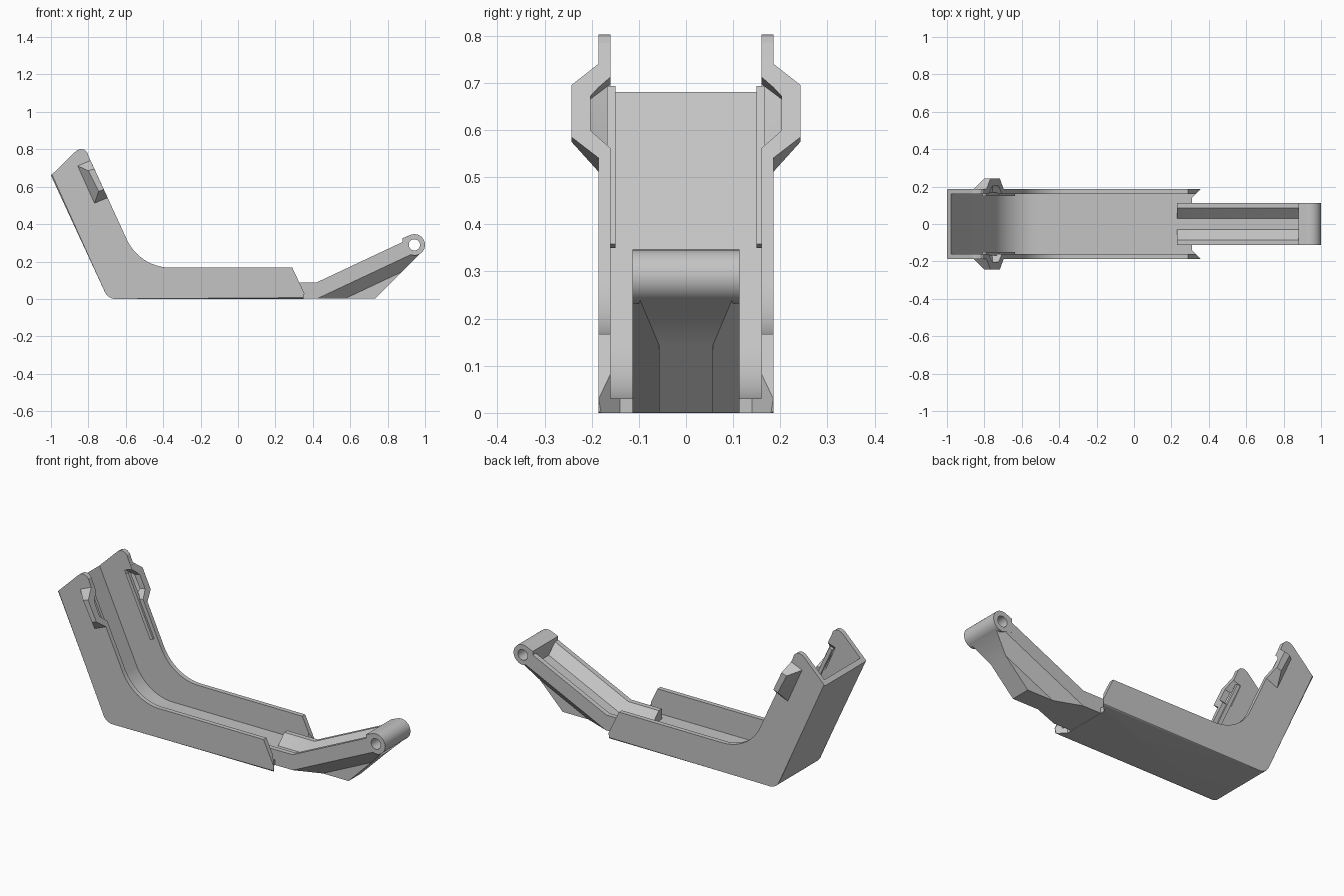
import bpy, bmesh, math
from mathutils import Vector

cube = bpy.data.objects.get("Cube")
if cube:
    bpy.data.objects.remove(cube)

grey = bpy.data.materials.new("plain_grey")
grey.use_nodes = True
colour = (0.55, 0.55, 0.55, 1)
grey.diffuse_color = colour
grey.node_tree.nodes["Principled BSDF"].inputs["Base Color"].default_value = colour


def finish(name, bm):
    bmesh.ops.recalc_face_normals(bm, faces=bm.faces)
    mesh = bpy.data.meshes.new(name)
    bm.to_mesh(mesh)
    bm.free()
    mesh.materials.append(grey)
    obj = bpy.data.objects.new(name, mesh)
    bpy.context.collection.objects.link(obj)
    return obj


def loft(rings):
    """Skin equal-length rings of points and cap both ends."""
    bm = bmesh.new()
    rows = [[bm.verts.new(p) for p in ring] for ring in rings]
    n = len(rows[0])
    for a, b in zip(rows, rows[1:]):
        for i in range(n):
            j = (i + 1) % n
            bm.faces.new((a[i], a[j], b[j], b[i]))
    bm.faces.new(rows[0])
    bm.faces.new(rows[-1])
    return bm


def prism(pts, half):
    return loft([[(x, y, z) for x, z in pts] for y in (-half, half)])


def hull(low, high, y_low, y_high):
    bm = bmesh.new()
    for quad, y in ((low, y_low), (high, y_high)):
        for x, z in quad:
            bm.verts.new((x, y, z))
    bmesh.ops.convex_hull(bm, input=bm.verts)
    return bm


def fillet(start, corner, end, t, steps=14):
    """Arc that rounds a corner, with tangent length t."""
    c = Vector(corner)
    u = (Vector(start) - c).normalized()
    v = (Vector(end) - c).normalized()
    mid = c + (u + v).normalized() * t / math.cos(u.angle(v) / 2)
    a, b = c + u * t - mid, c + v * t - mid
    return [tuple(mid + a.lerp(b, i / steps).normalized() * a.length)
            for i in range(steps + 1)]


def boolean(obj, other, operation):
    mod = obj.modifiers.new(operation.lower(), "BOOLEAN")
    mod.operation, mod.solver, mod.object = operation, "EXACT", other
    bpy.context.view_layer.objects.active = obj
    bpy.ops.object.modifier_apply(modifier=mod.name)
    bpy.data.objects.remove(other)


def smooth(obj):
    bpy.ops.object.select_all(action="DESELECT")
    obj.select_set(True)
    bpy.context.view_layer.objects.active = obj
    bpy.ops.object.shade_smooth_by_angle(angle=math.radians(25))


# Tray body: bent side profile with rounded lower edges
back_top, heel, toe = (-1, 0.66), (-0.695, 0), (0.35, 0)
underside = [back_top] + fillet(back_top, heel, toe, 0.04, 8) + [toe]
rim = [(0.355, 0.03), (0.29, 0.167)]
rim += fillet((0.29, 0.167), (-0.525, 0.167), (-0.8, 0.765), 0.165)
rim += [(-0.8, 0.765), (-0.807, 0.785), (-0.822, 0.798),
        (-0.842, 0.802), (-0.86, 0.795), (-0.872, 0.785)]
bm = prism(underside + rim, 0.186)
bm.verts.ensure_lookup_table()
count = len(underside + rim)
ends = {bm.verts[i + k] for i in range(len(underside)) for k in (0, count)}
edges = [e for e in bm.edges if set(e.verts) <= ends
         and abs(e.verts[0].co.y - e.verts[1].co.y) < 0.01]
bmesh.ops.bevel(bm, geom=edges, offset=0.024, segments=5, profile=0.5,
                affect="EDGES", clamp_overlap=True)
tray = finish("tray", bm)

# Latch bulges on the outside of the walls, hollow on the inside
bulge_base = [(-0.865, 0.715), (-0.77, 0.503), (-0.694, 0.535), (-0.791, 0.746)]
bulge_top = [(-0.8, 0.685), (-0.745, 0.575), (-0.717, 0.585), (-0.768, 0.695)]
hollow_base = [(-0.83, 0.705), (-0.76, 0.545), (-0.64, 0.56), (-0.72, 0.74)]
hollow_top = [(-0.79, 0.665), (-0.755, 0.595), (-0.68, 0.605), (-0.71, 0.68)]
for side in (-1, 1):
    boolean(tray, finish("bulge", hull(bulge_base, bulge_top, side * 0.178, side * 0.243)), "UNION")

# Hollow channel with a curved bend
inner_top, bend, far = (-1.2, 1.16), (-0.68, 0.03), (1, 0.03)
channel = [inner_top] + fillet(inner_top, bend, far, 0.16) + [far, (1, 1.16)]
boolean(tray, finish("channel", prism(channel, 0.16)), "DIFFERENCE")
for side in (-1, 1):
    boolean(tray, finish("hollow", hull(hollow_base, hollow_top, side * 0.15, side * 0.203)), "DIFFERENCE")

# Tapered notch at the open end
notch = [(0.31, -0.14), (0.41, -0.24), (0.41, 0.24), (0.31, 0.14)]
bm = loft([[(x, y, z) for x, y in notch] for z in (-0.1, 0.4)])
boolean(tray, finish("notch", bm), "DIFFERENCE")
smooth(tray)

# Thin guide ribs inside the walls
rib = [(-0.81, 0.685), (-0.655, 0.35), (-0.637, 0.358), (-0.792, 0.693)]
for side, label in ((-1, "right"), (1, "left")):
    smooth(finish(label + "_guide_rib", hull(rib, rib, side * 0.149, side * 0.168)))


# Arm: flat tongue that turns upward, with a chamfered keel
def arm_loft(section, stations):
    return loft([[(x, y, w + max(0, x - 0.42) * 0.47) for y, w in section]
                 for x in stations])


def clip(bm, point, normal):
    geom = bm.verts[:] + bm.edges[:] + bm.faces[:]
    cut = bmesh.ops.bisect_plane(bm, geom=geom, plane_co=point,
                                 plane_no=normal, clear_outer=True)
    rim_edges = [g for g in cut["geom_cut"] if isinstance(g, bmesh.types.BMEdge)]
    bmesh.ops.edgeloop_fill(bm, edges=rim_edges)


half = [(0.113, 0.088), (0.113, 0), (0.057, -0.07), (0.057, -0.4)]
section = half + [(-y, w) for y, w in reversed(half)]
bm = arm_loft(section, (0.23, 0.42, 0.97))
clip(bm, (0, 0, 0.001), (0, 0, -1))
clip(bm, (0.731, 0, 0), (1, 0, -1))
clip(bm, (1.28, 0, 0), (1, 0, 1))
arm = finish("arm", bm)

# Trough along the top of the arm
trough = [(0.03, 0.033), (0.117, 0.12), (-0.117, 0.12), (-0.03, 0.033)]
boolean(arm, finish("trough", arm_loft(trough, (0.2, 0.42, 0.88))), "DIFFERENCE")

# Hinge barrel with a pin hole
hub = Vector((0.943, 0.289))


def arc(radius, first, last, steps):
    angles = [math.radians(first + (last - first) * i / steps) for i in range(steps + 1)]
    return [(hub.x + radius * math.cos(a), hub.y + radius * math.sin(a)) for a in angles]


barrel = arc(0.057, -90, 115, 28) + [(0.88, 0.325), (0.88, 0.25)]
boolean(arm, finish("barrel", prism(barrel, 0.1135)), "UNION")
boolean(arm, finish("pin_hole", prism(arc(0.03, 0, 348.75, 31), 0.3)), "DIFFERENCE")
smooth(arm)
